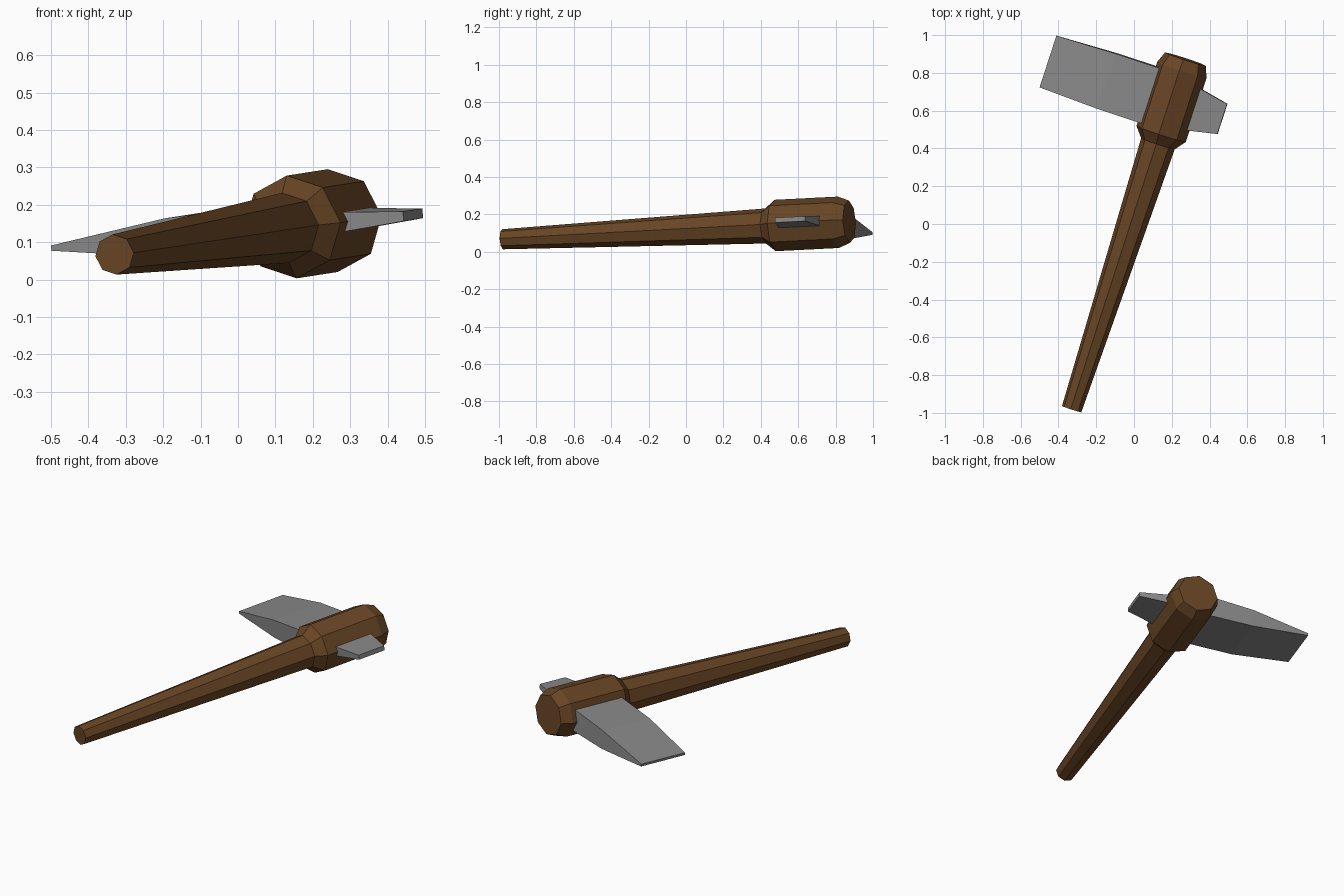
import bpy, math
from mathutils import Vector

if "Cube" in bpy.data.objects:
    bpy.data.objects.remove(bpy.data.objects["Cube"])

# Axes of the tilted tool: A runs along the handle, U along the blade, W is up
A = Vector((0.325, 1.0, 0.0505)).normalized()
U = Vector((0.92, -0.30, 0.082))
U = (U - A * U.dot(A)).normalized()
W = U.cross(A)


def axis_point(y):
    """Point on the handle centre line at a given y."""
    d = y + 0.98
    return Vector((-0.33 + 0.325 * d, y, 0.067 + 0.0505 * d))


def material(name, rgb):
    m = bpy.data.materials.new(name)
    m.diffuse_color = (*rgb, 1.0)
    m.use_nodes = True
    m.node_tree.nodes["Principled BSDF"].inputs["Base Color"].default_value = m.diffuse_color
    return m


def loft(name, rings, mat):
    """Closed solid through rings that all have the same point count."""
    n = len(rings[0])
    verts = [p for ring in rings for p in ring]
    faces = [tuple(range(n))[::-1],
             tuple(range((len(rings) - 1) * n, len(rings) * n))]
    for r in range(len(rings) - 1):
        for i in range(n):
            j = (i + 1) % n
            faces.append((r * n + i, r * n + j, (r + 1) * n + j, (r + 1) * n + i))
    me = bpy.data.meshes.new(name)
    me.from_pydata(verts, [], faces)
    me.materials.append(mat)
    me.update()
    ob = bpy.data.objects.new(name, me)
    bpy.context.collection.objects.link(ob)
    return ob


def octagon(y, radius):
    c = axis_point(y)
    # clockwise seen from the tip gives outward normals along A
    return [c + radius * (U * math.cos(t) - W * math.sin(t))
            for t in (-k * math.pi / 4 for k in range(8))][::-1]


def slab(u, width, thick):
    c = axis_point(0.645) + U * u
    return [c + A * (a * width / 2) + W * (w * thick / 2)
            for a, w in ((-1, -1), (1, -1), (1, 1), (-1, 1))]


wood = material("brown wood", (0.14, 0.06, 0.018))
steel = material("grey metal", (0.25, 0.25, 0.25))

# Handle with swollen, chamfered head: (y, radius)
loft("handle", [octagon(y, r) for y, r in (
    (-0.98, 0.054), (0.425, 0.094), (0.477, 0.138),
    (0.815, 0.138), (0.873, 0.114))], wood)

# Blade through the head: (distance along U, width, thickness)
loft("blade", [slab(*s) for s in (
    (-0.69, 0.288, 0.014), (-0.362, 0.308, 0.105), (-0.09, 0.308, 0.125),
    (0.127, 0.231, 0.052), (0.285, 0.168, 0.026))], steel)

# Make every face point outwards
import bmesh
for ob in bpy.context.collection.objects:
    bm = bmesh.new()
    bm.from_mesh(ob.data)
    bmesh.ops.recalc_face_normals(bm, faces=bm.faces)
    bm.to_mesh(ob.data)
    bm.free()
